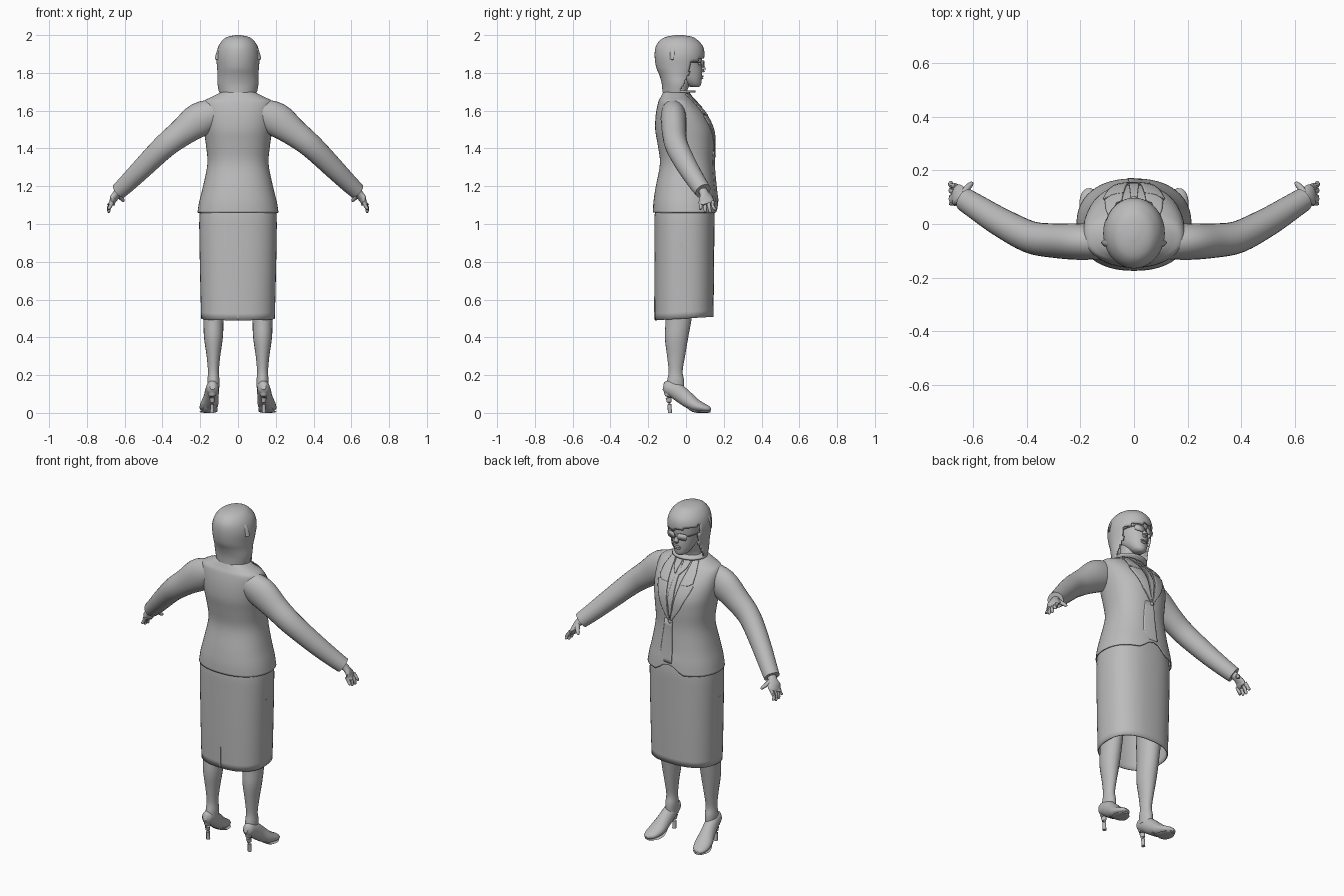
import bpy, bmesh, math
from mathutils import Vector

if "Cube" in bpy.data.objects:
    bpy.data.objects.remove(bpy.data.objects["Cube"])

GREY = bpy.data.materials.new("plain grey")
GREY.use_nodes = True
GREY.diffuse_color = (0.5, 0.5, 0.5, 1)
GREY.node_tree.nodes["Principled BSDF"].inputs["Base Color"].default_value = (0.5, 0.5, 0.5, 1)


def finish(name, bm, mirror=False, thick=0, angle=45):
    bmesh.ops.recalc_face_normals(bm, faces=bm.faces)
    me = bpy.data.meshes.new(name)
    bm.to_mesh(me)
    bm.free()
    ob = bpy.data.objects.new(name, me)
    bpy.context.collection.objects.link(ob)
    me.materials.append(GREY)
    bpy.ops.object.select_all(action="DESELECT")
    ob.select_set(True)
    bpy.context.view_layer.objects.active = ob
    bpy.ops.object.shade_smooth_by_angle(angle=math.radians(angle))
    if thick:
        mod = ob.modifiers.new("thickness", "SOLIDIFY")
        mod.thickness = thick
    if mirror:
        ob.modifiers.new("other_side", "MIRROR").use_clip = False
    return ob


def spline(rows, steps=4):
    """Smooth rows of numbers with a Catmull-Rom curve."""
    pts = [rows[0]] + list(rows) + [rows[-1]]
    out = []
    for i in range(1, len(pts) - 2):
        for k in range(steps):
            t = k / steps
            out.append([b + t / 2 * (c - a + t * (2*a - 5*b + 4*c - d + t * (3*(b - c) + d - a)))
                        for a, b, c, d in zip(*pts[i - 1:i + 3])])
    return out + [list(rows[-1])]


def skin(bm, rings, caps=True):
    loops = [[bm.verts.new(p) for p in ring] for ring in rings]
    n = len(loops[0])
    for a, b in zip(loops, loops[1:]):
        for j in range(n):
            bm.faces.new((a[j], a[(j + 1) % n], b[(j + 1) % n], b[j]))
    if caps:
        bm.faces.new(loops[0])
        bm.faces.new(loops[-1])


def power(v, e):
    return math.copysign(abs(v) ** e, v)


def stack(bm, rows, e=1.0, caps=True, n=48, cx=0):
    """Horizontal oval sections: height, half width, back y, front y."""
    rings = []
    for z, w, back, front in spline(rows):
        m, d = (front + back) / 2, (front - back) / 2
        angles = [2 * math.pi * j / n for j in range(n)]
        rings.append([(cx + w * power(math.cos(a), e), m + d * power(math.sin(a), e), z)
                      for a in angles])
    skin(bm, rings, caps)


def tube(bm, rows, n=16, steps=4):
    """Sections square to a path: x, y, z, half width, half height."""
    pts = spline(rows, steps)
    rings = []
    for i, r in enumerate(pts):
        a, b = pts[max(i - 1, 0)], pts[min(i + 1, len(pts) - 1)]
        t = (Vector(b[:3]) - Vector(a[:3])).normalized()
        side = t.cross(Vector((0, 0, 1)))
        side = side.normalized() if side.length > 0.1 else Vector((1, 0, 0))
        up = side.cross(t)
        rings.append([Vector(r[:3]) + side * r[3] * math.cos(q) + up * r[4] * math.sin(q)
                      for q in (2 * math.pi * j / n for j in range(n))])
    skin(bm, rings)


def ball(name, centre, size, mirror=False):
    bm = bmesh.new()
    bmesh.ops.create_uvsphere(bm, u_segments=16, v_segments=10, radius=1)
    for v in bm.verts:
        v.co = Vector(centre) + Vector([c * s for c, s in zip(v.co, size)])
    return finish(name, bm, mirror)


# Jacket body, with the front hem cut away in a curve
TORSO = [(1.06, .215, -.175, .17), (1.12, .205, -.172, .165), (1.2, .185, -.16, .155),
         (1.32, .162, -.138, .145), (1.42, .17, -.15, .148), (1.5, .182, -.163, .142),
         (1.58, .19, -.16, .105), (1.645, .185, -.147, .05), (1.67, .145, -.135, .025),
         (1.7, .085, -.12, .005)]
E = 0.88
bm = bmesh.new()
stack(bm, TORSO, E, caps=False)
for v in bm.verts:
    if v.co.y > 0 and abs(v.co.x) < .08:
        drop = max(0, 1 - (v.co.z - 1.06) / .12)
        v.co.z += .05 * drop * (1 - (v.co.x / .08) ** 2)
finish("jacket_body", bm, thick=.006)

TABLE = spline(TORSO)


def front_y(x, z):
    """Depth of the jacket front at a point."""
    for a, b in zip(TABLE, TABLE[1:]):
        if a[0] <= z <= b[0]:
            t = (z - a[0]) / (b[0] - a[0])
            w, back, front = [p + t * (q - p) for p, q in zip(a[1:], b[1:])]
            s = max(0, 1 - min(1, abs(x) / w) ** (2 / E)) ** (E / 2)
            return (front + back) / 2 + (front - back) / 2 * s
    return 0


def panel(name, rows, lift, mirror=False, fade=0):
    """Cloth strip lying on the front: height, inner x, outer x."""
    bm = bmesh.new()
    cols = 8
    grid = []
    for i in range(len(rows) - 1):
        for k in range(4):
            grid.append([p + (q - p) * k / 4 for p, q in zip(rows[i], rows[i + 1])])
    grid.append(rows[-1])
    verts = []
    for z, a, b in grid:
        line = []
        for j in range(cols + 1):
            x = a + (b - a) * j / cols
            line.append(bm.verts.new((x, front_y(x, z) + lift * (1 - fade * j / cols), z)))
        verts.append(line)
    for p, q in zip(verts, verts[1:]):
        for j in range(cols):
            bm.faces.new((p[j], p[j + 1], q[j + 1], q[j]))
    return finish(name, bm, mirror, thick=.006)


panel("lapels", [(1.36, .0, .006), (1.44, .018, .06), (1.54, .034, .105),
                 (1.575, .04, .115), (1.58, .041, .085)], .009, mirror=True)
panel("upper_collar", [(1.575, .04, .085), (1.59, .042, .11), (1.64, .05, .105),
                       (1.69, .055, .085)], .011, mirror=True)
panel("front_overlap", [(1.12, -.022, .06), (1.2, -.02, .06), (1.37, -.012, .04)], .008, fade=1)
panel("shirt_collar", [(1.62, .012, .016), (1.65, .008, .04), (1.695, .004, .05)], .012, mirror=True)
panel("neck_tie", [(1.38, -.004, .004), (1.5, -.018, .018), (1.63, -.01, .01),
                   (1.66, -.014, .014)], .007)
ball("jacket_button", (0, front_y(0, 1.36) + .006, 1.36), (.011, .006, .011))

# Skirt, hollow below, and its back vent
bm = bmesh.new()
stack(bm, [(.5, .195, -.165, .145), (.7, .2, -.167, .148), (.95, .205, -.167, .15),
           (1.06, .203, -.165, .15), (1.14, .19, -.15, .14)], .82, caps=False)
for v in bm.verts:
    v.co.z += .06 * v.co.y * max(0, 1 - (v.co.z - .5) * 3)
finish("skirt", bm, thick=.006)
bm = bmesh.new()
bmesh.ops.create_cube(bm, size=1)
for v in bm.verts:
    v.co = (v.co.x * .006, -.166 + v.co.y * .006, .555 + v.co.z * .12)
finish("skirt_vent", bm)

# Legs
bm = bmesh.new()
stack(bm, [(.12, .03, -.105, -.01), (.17, .032, -.1, -.01), (.22, .029, -.092, -.018),
           (.3, .036, -.1, -.005), (.4, .05, -.112, .012), (.5, .054, -.108, .03),
           (.65, .062, -.11, .05), (.9, .075, -.11, .07)], n=20, cx=.13)
finish("legs", bm, mirror=True)

# Shoes with slim heels
bm = bmesh.new()
tube(bm, [(.135, -.12, .142, .014, .02), (.135, -.1, .137, .03, .036), (.137, -.055, .118, .036, .044),
          (.143, -.005, .08, .04, .042), (.152, .045, .044, .048, .035),
          (.161, .09, .028, .044, .024), (.168, .118, .021, .03, .016),
          (.17, .132, .018, .01, .006)], 20)
for v in bm.verts:
    v.co.z = max(v.co.z, .002)
finish("shoes", bm, mirror=True)
bm = bmesh.new()
tube(bm, [(.137, -.085, 0, .011, .011), (.137, -.088, .045, .01, .011),
          (.136, -.093, .09, .017, .018), (.135, -.095, .125, .025, .026)], 12)
finish("shoe_heels", bm, mirror=True)
bm = bmesh.new()
tube(bm, [(.142, .0, .042, .03, .006), (.15, .04, .012, .042, .008),
          (.16, .09, .006, .044, .006), (.168, .125, .006, .02, .005)], 12)
finish("shoe_soles", bm, mirror=True)

# Sleeves with open cuffs
bm = bmesh.new()
tube(bm, [(.1, -.07, 1.595, .06, .07), (.2, -.066, 1.555, .068, .09), (.3, -.062, 1.482, .064, .073),
          (.39, -.048, 1.41, .06, .064), (.5, .008, 1.302, .054, .056),
          (.58, .058, 1.222, .048, .049), (.63, .09, 1.175, .044, .044)], 24)
finish("sleeves", bm, mirror=True)

# Hands: wrist and palm, four fingers and a thumb
bm = bmesh.new()
tube(bm, [(.615, .08, 1.19, .026, .024), (.64, .097, 1.162, .026, .02), (.657, .107, 1.135, .04, .017),
          (.669, .11, 1.108, .036, .014), (.672, .112, 1.102, .026, .008)], 14)
for i in range(4):
    y, tip = .076 + .022 * i, (1.075, 1.062, 1.06, 1.072)[i]
    tube(bm, [(.664, y, 1.118, .01, .01), (.678 + .002 * i, y + .003, 1.09, .0095, .0095),
              (.684, y + .004 * i, tip + .006, .008, .008), (.684, y + .005 * i, tip, .003, .003)], 8)
tube(bm, [(.638, .112, 1.16, .014, .014), (.622, .135, 1.14, .012, .012),
          (.608, .15, 1.125, .009, .009), (.605, .155, 1.118, .003, .003)], 8)
finish("hands", bm, mirror=True)

# Neck and head
bm = bmesh.new()
stack(bm, [(1.66, .07, -.115, .005), (1.71, .058, -.1, .008), (1.76, .055, -.09, .03),
           (1.82, .055, -.09, .04)], n=28)
finish("neck", bm)
bm = bmesh.new()
stack(bm, [(1.725, .018, .025, .068), (1.737, .036, .0, .079), (1.765, .054, -.04, .083),
           (1.8, .066, -.09, .086), (1.84, .074, -.11, .083), (1.87, .077, -.12, .086),
           (1.92, .076, -.12, .08), (1.96, .05, -.09, .045)], n=36)
finish("head", bm)
bm = bmesh.new()
tube(bm, [(0, .078, 1.858, .007, .006), (0, .086, 1.836, .009, .009),
          (0, .092, 1.818, .014, .013), (0, .084, 1.806, .008, .006)], 12)
finish("nose", bm)
ball("upper_lip", (0, .085, 1.782), (.024, .008, .005))
ball("lower_lip", (0, .083, 1.772), (.02, .009, .006))
ball("eyes", (.03, .07, 1.848), (.014, .009, .008), True)
ball("ears", (.078, -.015, 1.835), (.01, .018, .03), True)

# Spectacles: thin lenses, bridge and side arms
bm = bmesh.new()
for x, y, half_w, half_h, turn in ((.036, .09, .028, .019, -.3), (.0, .096, .01, .003, 0)):
    ring = [bm.verts.new((x + half_w * power(math.cos(a), .6),
                          y + turn * half_w * math.cos(a), 1.848 + half_h * power(math.sin(a), .6)))
            for a in (math.pi * k / 10 for k in range(20))]
    bm.faces.new(ring)
tube(bm, [(.063, .082, 1.856, .003, .003), (.082, .03, 1.855, .003, .003),
          (.082, -.03, 1.852, .003, .003)], 8)
finish("spectacles", bm, mirror=True, thick=.003)

# Hair: full crown with a fringe, open round the face, falling to the collar
bm = bmesh.new()
stack(bm, [(1.695, .1, -.125, .05), (1.74, .108, -.128, .05), (1.785, .108, -.14, .06),
           (1.83, .111, -.158, .085), (1.89, .115, -.166, .098), (1.94, .104, -.16, .09),
           (1.975, .08, -.135, .06), (1.992, .052, -.1, .03), (2.0, .012, -.055, -.02)], n=64)
hidden = [f for f in bm.faces
          if f.calc_center_median().z < 1.885 - .25 * f.calc_center_median().x
          and f.calc_center_median().y > .02 - max(0, 1.8 - f.calc_center_median().z) * .5]
bmesh.ops.delete(bm, geom=hidden, context="FACES")
finish("hair", bm, thick=.012)
bm = bmesh.new()
tube(bm, [(.114 * math.cos(a), -.075 + .01 * math.sin(a), 1.87 + .122 * math.sin(a), .012, .005)
          for a in (math.pi * k / 12 for k in range(13))], 10)
finish("hair_band", bm)
